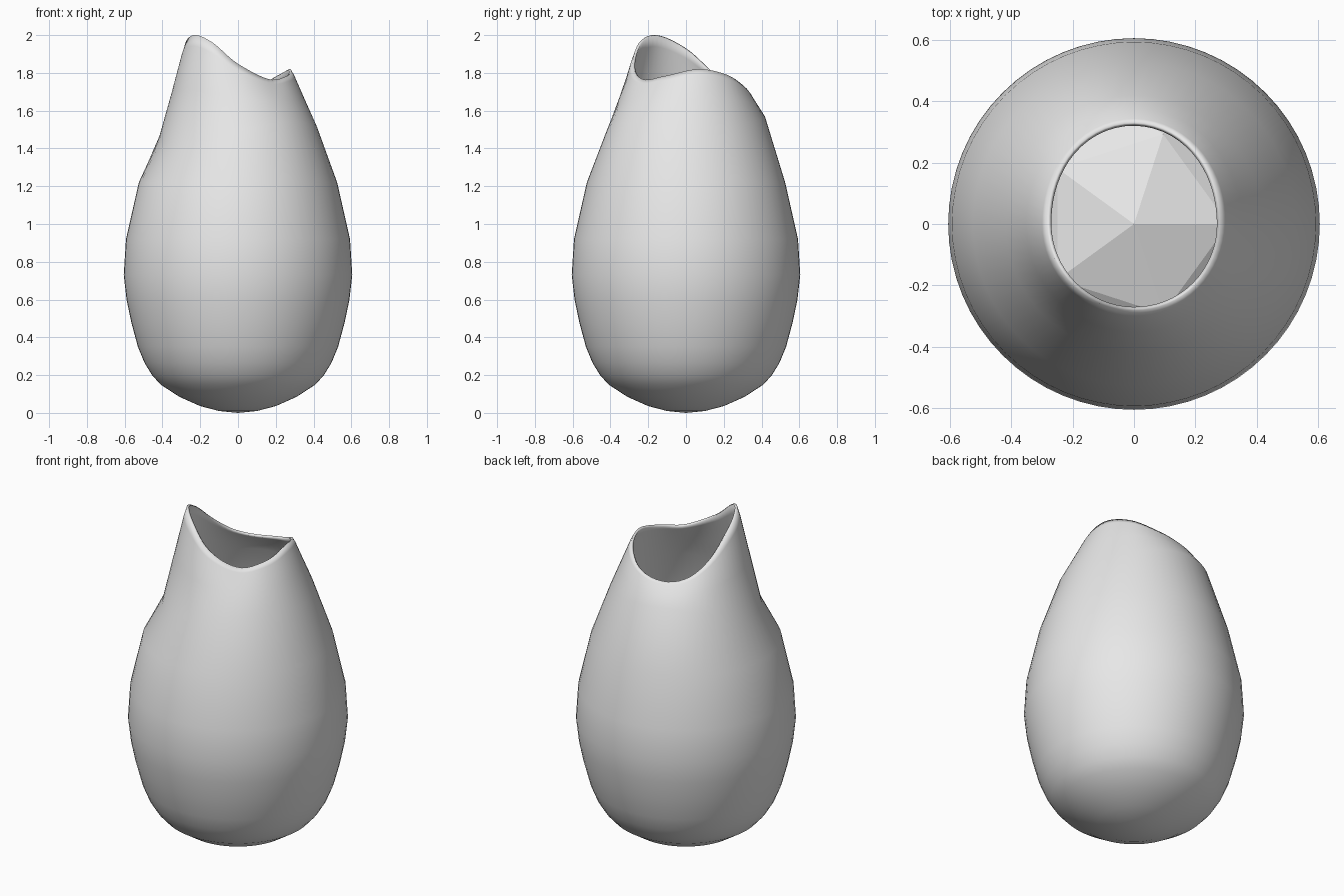
import bpy, bmesh, math

if "Cube" in bpy.data.objects:
    bpy.data.objects.remove(bpy.data.objects["Cube"])

SEG = 64

grey = bpy.data.materials.new("light grey")
grey.diffuse_color = (0.8, 0.8, 0.8, 1)
grey.use_nodes = True
grey.node_tree.nodes["Principled BSDF"].inputs["Base Color"].default_value = grey.diffuse_color

# Wavy rim: (angle in degrees, height)
RIM = [(-90, 1.848), (-54, 1.766), (-25, 1.782), (14, 1.82), (45, 1.79), (75, 1.722),
       (105, 1.692), (128, 1.72), (150, 1.80), (180, 1.93), (213, 2.0), (240, 1.965)]
# Body profile below the shoulder: (radius, height)
PROFILE = [(0.1, 0.01), (0.2, 0.036), (0.31, 0.085), (0.41, 0.15), (0.455, 0.2),
           (0.495, 0.265), (0.53, 0.35), (0.565, 0.48), (0.59, 0.6), (0.605, 0.73),
           (0.593, 0.92), (0.525, 1.22)]


def rim_height(deg):
    """Smooth periodic interpolation of the rim heights."""
    n = len(RIM)

    def p(i):
        a, z = RIM[i % n]
        return a + 360 * (i // n), z

    for i in range(n):
        (a0, z0), (a1, z1), (a2, z2), (a3, z3) = (p(i + k) for k in (-1, 0, 1, 2))
        if a1 <= deg <= a2:
            h = a2 - a1
            t = (deg - a1) / h
            m1, m2 = (z2 - z0) / (a2 - a0) * h, (z3 - z1) / (a3 - a1) * h
            return ((2*t**3 - 3*t*t + 1) * z1 + (t**3 - 2*t*t + t) * m1
                    + (3*t*t - 2*t**3) * z2 + (t**3 - t*t) * m2)


def column(deg):
    """Full profile at one angle, ending at the wavy rim."""
    zr = rim_height(deg)
    rr = 0.282 + 0.048 * max(0, math.sin(math.radians(deg))) ** 2
    rm, zm = 0.418, 1.52 - 0.5 * (zr - 1.8)
    upper = [(rm, zm)]
    for t in (0.5, 0.9):
        upper.append((rm + (rr + 0.004 - rm) * t, zm + (zr - zm) * t))
    return PROFILE + upper + [(rr, zr)]


# Egg-shaped vase shell
bm = bmesh.new()
bottom = bm.verts.new((0, 0, 0))
cols = []
for s in range(SEG):
    deg = -90 + 360 * s / SEG
    c, d = math.cos(math.radians(deg)), math.sin(math.radians(deg))
    cols.append([bm.verts.new((r * c, r * d, z)) for r, z in column(deg)])
for s in range(SEG):
    a, b = cols[s], cols[(s + 1) % SEG]
    bm.faces.new((bottom, b[0], a[0]))
    for k in range(len(a) - 1):
        bm.faces.new((a[k], b[k], b[k + 1], a[k + 1]))
bmesh.ops.recalc_face_normals(bm, faces=bm.faces)
for f in bm.faces:
    f.smooth = True
mesh = bpy.data.meshes.new("vase_shell")
bm.to_mesh(mesh)
bm.free()
mesh.materials.append(grey)
vase = bpy.data.objects.new("vase_shell", mesh)
bpy.context.collection.objects.link(vase)
wall = vase.modifiers.new("wall", 'SOLIDIFY')
wall.thickness = 0.014
wall.offset = -1

# Faceted ball filling the inside, seen through the mouth
bpy.ops.mesh.primitive_ico_sphere_add(subdivisions=2, radius=0.585, location=(0, 0, 0.72))
ball = bpy.context.object
ball.name = "inner_ball"
ball.data.materials.append(grey)
